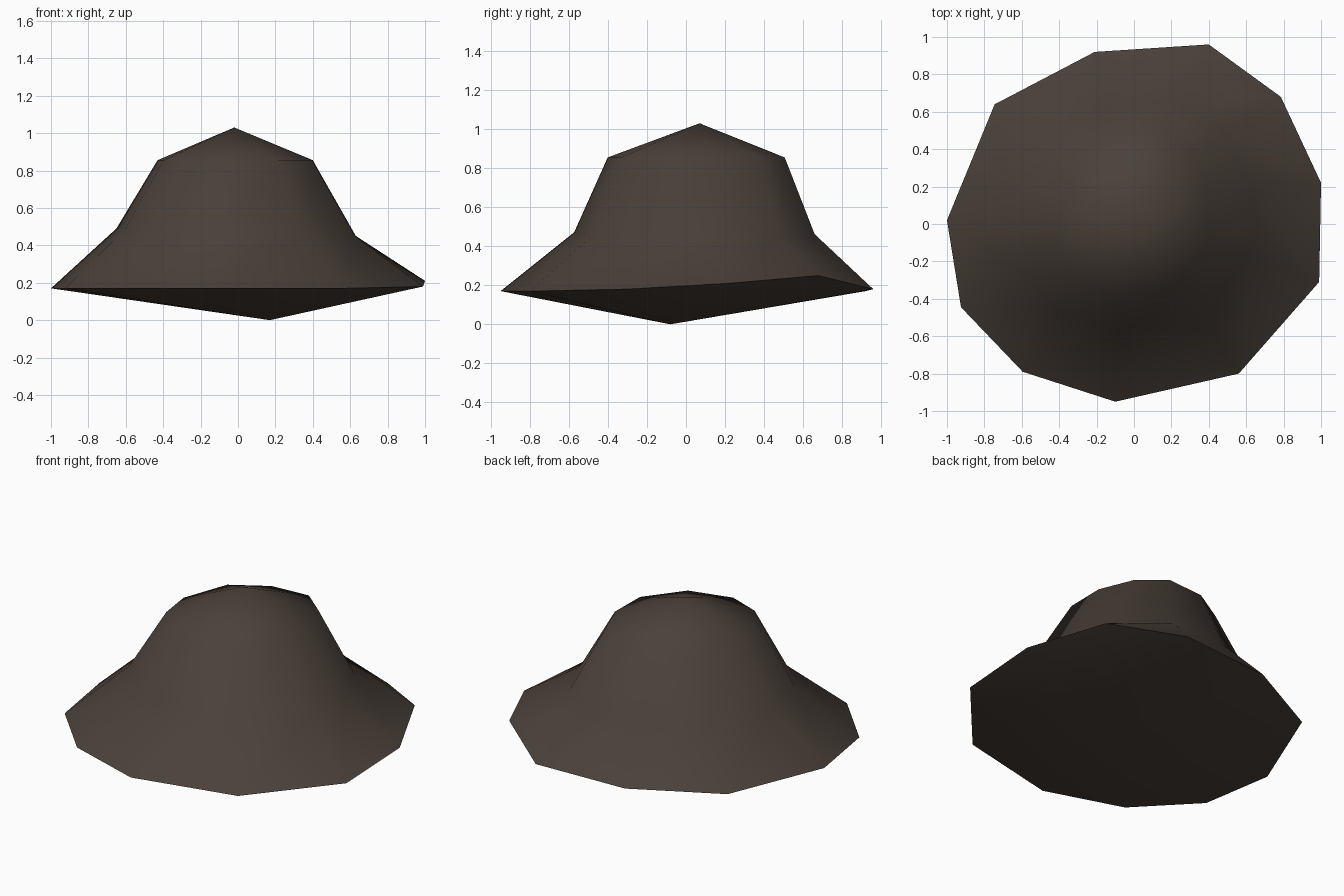
import bpy, bmesh, math

if "Cube" in bpy.data.objects:
    bpy.data.objects.remove(bpy.data.objects["Cube"])

# Rim outline of the mound, counter-clockwise: x, y, z
rim = [(1.0, .22, .21), (.785, .68, .25), (.40, .96, .18), (-.21, .92, .17),
       (-.745, .64, .17), (-1.0, .02, .17), (-.925, -.445, .17), (-.595, -.79, .17),
       (-.10, -.95, .17), (.56, -.80, .17), (.99, -.31, .18)]

bm = bmesh.new()


def ring(sx, sy, cx, cy, z, tilt):
    """Scaled copy of the rim at a new height, leaning along x."""
    return [bm.verts.new((cx + sx * x, cy + sy * y, z + tilt * x)) for x, y, _ in rim]


# Rings: rim, waist, shoulder
rings = [[bm.verts.new(p) for p in rim],
         ring(.64, .645, -.01, .04, .47, -.02),
         ring(.415, .475, -.015, .05, .855, 0)]
n = len(rim)
for lo, hi in zip(rings, rings[1:]):
    for i in range(n):
        j = (i + 1) % n
        bm.faces.new((lo[i], lo[j], hi[j], hi[i]))

# Peak and shallow pointed underside
peak = bm.verts.new((-.02, .07, 1.03))
base = bm.verts.new((.17, -.08, 0))
for i in range(n):
    j = (i + 1) % n
    bm.faces.new((rings[-1][i], rings[-1][j], peak))
    bm.faces.new((rings[0][j], rings[0][i], base))
bmesh.ops.recalc_face_normals(bm, faces=bm.faces)

mesh = bpy.data.meshes.new("rock_mound")
bm.to_mesh(mesh)
bm.free()
rock = bpy.data.objects.new("rock_mound", mesh)
bpy.context.collection.objects.link(rock)

# Dark brown stone
mat = bpy.data.materials.new("dark brown stone")
mat.diffuse_color = (.068, .052, .042, 1)
mat.use_nodes = True
mat.node_tree.nodes["Principled BSDF"].inputs["Base Color"].default_value = mat.diffuse_color
mesh.materials.append(mat)

# Smooth slopes, sharp rim
bpy.context.view_layer.objects.active = rock
rock.select_set(True)
bpy.ops.object.shade_smooth_by_angle(angle=math.radians(70))
